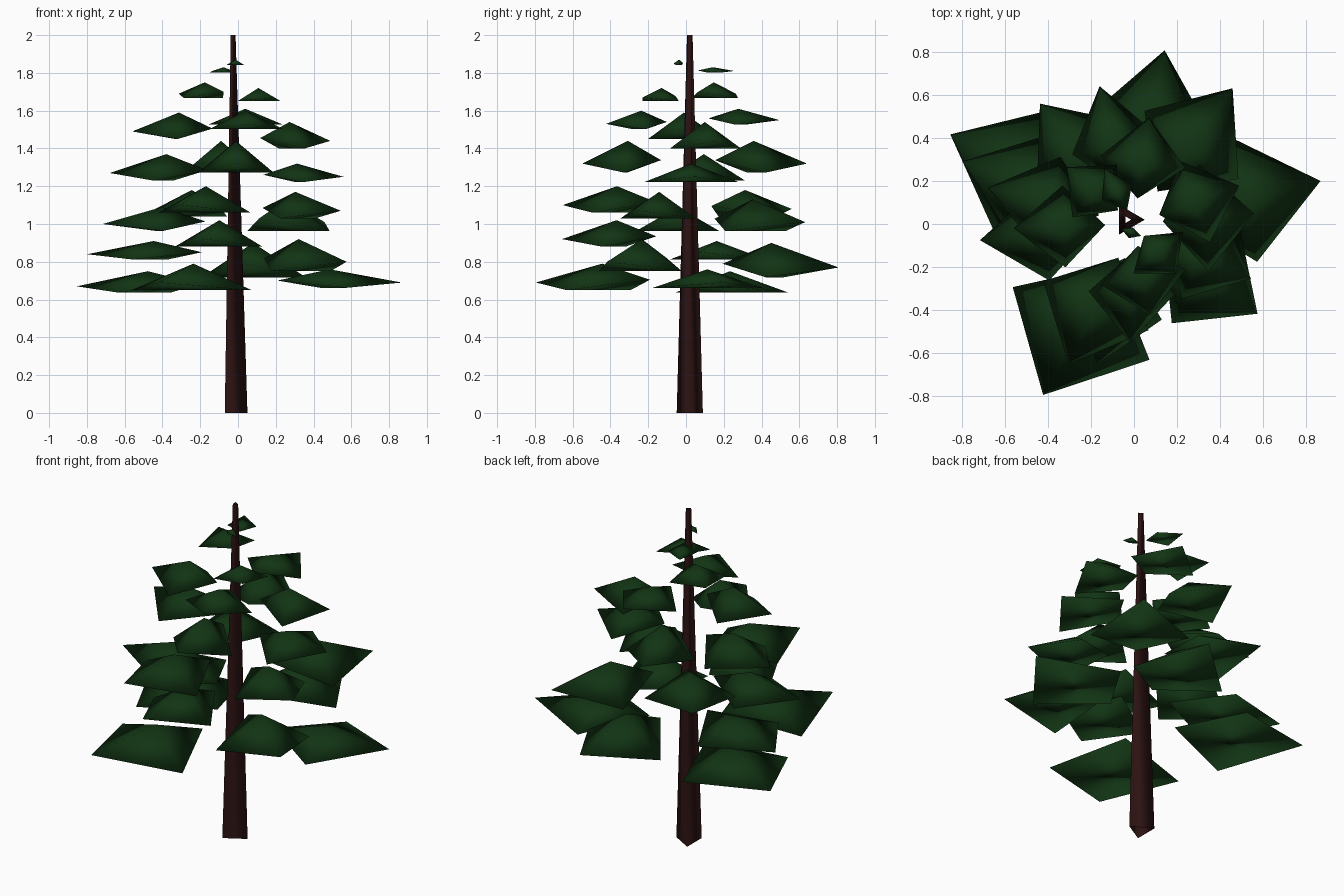
import bpy
import bmesh
from math import cos, sin, radians
from mathutils import Vector

if "Cube" in bpy.data.objects:
    bpy.data.objects.remove(bpy.data.objects["Cube"], do_unlink=True)


def make_material(name, colour):
    material = bpy.data.materials.new(name)
    material.use_nodes = True
    material.diffuse_color = colour
    shader = material.node_tree.nodes["Principled BSDF"]
    shader.inputs["Base Color"].default_value = colour
    shader.inputs["Roughness"].default_value = 1
    return material


def make_object(name, bm, material):
    bmesh.ops.recalc_face_normals(bm, faces=bm.faces[:])
    for face in bm.faces:
        face.smooth = True
    mesh = bpy.data.meshes.new(name)
    bm.to_mesh(mesh)
    bm.free()
    mesh.materials.append(material)
    obj = bpy.data.objects.new(name, mesh)
    bpy.context.scene.collection.objects.link(obj)
    return obj


def make_trunk(name, centre, base_radius, top_radius, height, material):
    """Open three-sided tapering tube."""
    bm = bmesh.new()
    rings = []
    for radius, z in ((base_radius, 0), (top_radius, height)):
        ring = []
        for side in range(3):
            angle = radians(120 * side)
            offset = Vector((radius * cos(angle), radius * sin(angle), z))
            ring.append(bm.verts.new(centre + offset))
        rings.append(ring)
    lower, upper = rings
    for i in range(3):
        j = (i + 1) % 3
        bm.faces.new((lower[i], lower[j], upper[j], upper[i]))
    return make_object(name, bm, material)


def make_bough(name, degrees, reach, half_width, peak, drop, material):
    """Kite-shaped pad: raised peak on top, shallow fold underneath."""
    bm = bmesh.new()
    angle = radians(degrees)
    outward = Vector((cos(angle), sin(angle), 0))
    across = Vector((-sin(angle), cos(angle), 0))
    inner = reach * 0.24
    length = reach - inner

    def corner(along, sideways, z):
        spot = outward * (inner + length * along) + across * sideways
        return bm.verts.new((spot.x, spot.y, z))

    tip_z = peak - drop
    side_z = tip_z - drop * 0.4
    tip = corner(1, 0, tip_z)
    left = corner(0.45, half_width, side_z)
    root = corner(0, 0, tip_z + drop * 0.15)
    right = corner(0.45, -half_width, side_z)
    crown = corner(0.42, 0, peak)
    outline = (tip, left, root, right)
    for i, start in enumerate(outline):
        bm.faces.new((start, outline[(i + 1) % 4], crown))
    bm.faces.new((tip, right, left))
    bm.faces.new((root, left, right))
    return make_object(name, bm, material)


bark = make_material("dark_bark", (0.025, 0.006, 0.006, 1))
needles = make_material("dark_green_needles", (0.006, 0.035, 0.007, 1))

make_trunk("trunk", Vector((-0.03, 0.02, 0)), 0.08, 0.017, 2, bark)

# Boughs by tier: direction, reach, half width, peak height, drop to tip
tiers = {
    "lowest": [(13, .89, .3, .76, .07), (-118, .9, .36, .79, .1),
               (154, .95, .33, .75, .08), (80, .82, .28, .9, .13)],
    "low": [(-36, .71, .27, .92, .12), (160, .85, .27, .91, .07),
            (-105, .68, .24, 1.02, .1), (54, .78, .27, 1.13, .12)],
    "lower_middle": [(186, .72, .22, 1.09, .09), (128, .71, .25, 1.18, .1),
                     (-25, .6, .22, 1.17, .1), (-115, .72, .27, 1.2, .1)],
    "upper_middle": [(5, .56, .25, 1.32, .07), (166, .7, .22, 1.37, .1),
                     (104, .66, .2, 1.44, .12), (-92, .55, .2, 1.44, .12)],
    "high": [(20, .52, .2, 1.54, .1), (182, .56, .19, 1.59, .1),
             (82, .5, .2, 1.61, .06), (-80, .43, .2, 1.6, .07)],
    "top": [(-50, .3, .15, 1.72, .05), (140, .41, .16, 1.75, .06),
            (118, .29, .08, 1.83, .02), (-110, .07, .05, 1.87, .02)],
}
for tier, boughs in tiers.items():
    for number, shape in enumerate(boughs, 1):
        make_bough(f"{tier}_bough_{number}", *shape, needles)
